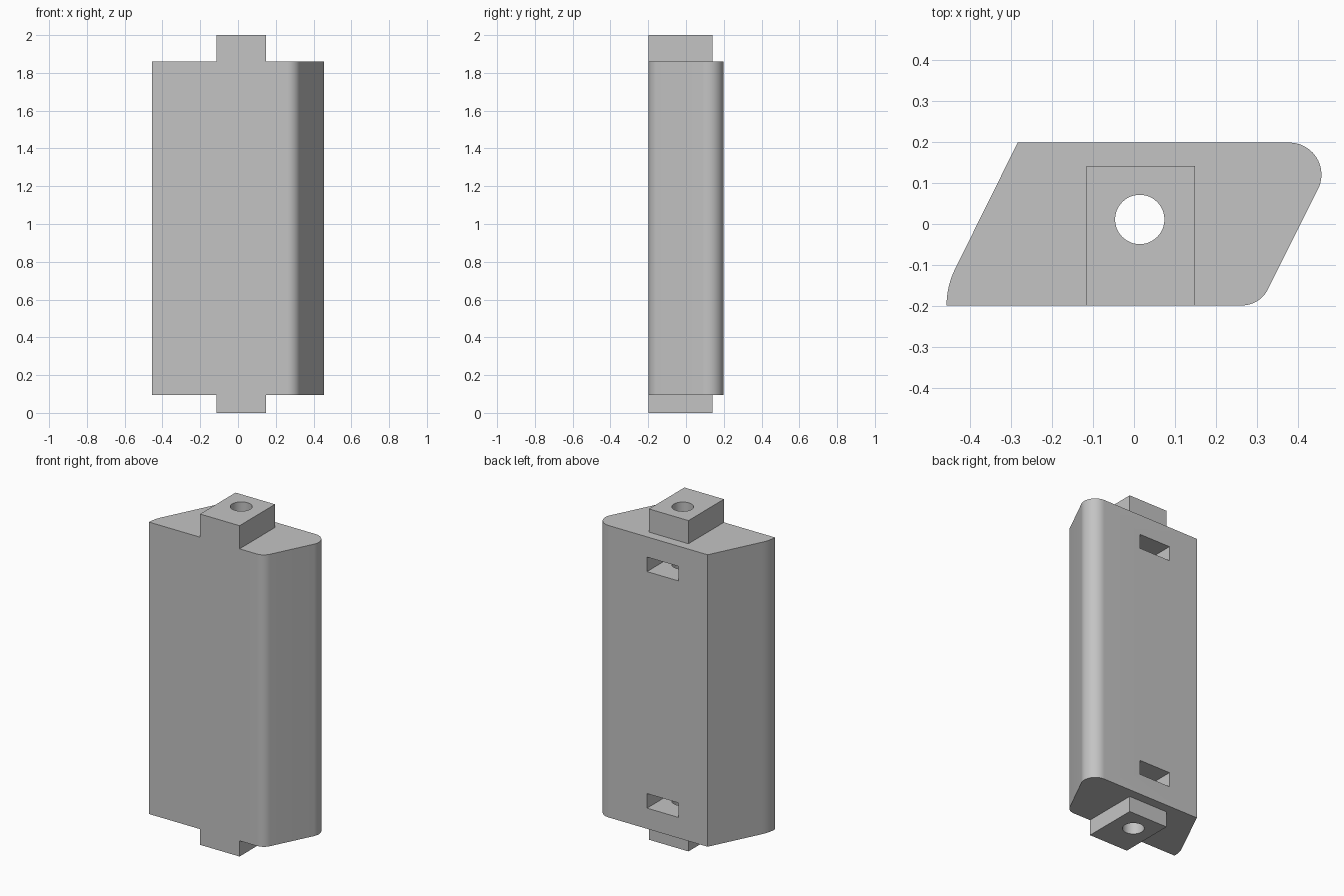
import bpy, bmesh, math

if "Cube" in bpy.data.objects:
    bpy.data.objects.remove(bpy.data.objects["Cube"], do_unlink=True)

FRONT, BACK = -0.198, 0.198
BOTTOM, TOP = 0.095, 1.86
HOLE_X, HOLE_Y, HOLE_R = 0.014, 0.011, 0.06


def arc(cx, cy, r, start, end, steps):
    """Points along an arc, angles in degrees."""
    angles = [math.radians(start + (end - start) * i / steps) for i in range(steps + 1)]
    return [(cx + r * math.cos(a), cy + r * math.sin(a)) for a in angles]


def prism(name, outline, z0, z1):
    """Solid with the given outline between two heights."""
    bm = bmesh.new()
    base = bm.faces.new([bm.verts.new((x, y, z0)) for x, y in outline])
    top = bmesh.ops.extrude_face_region(bm, geom=[base])["geom"]
    verts = [v for v in top if isinstance(v, bmesh.types.BMVert)]
    bmesh.ops.translate(bm, vec=(0, 0, z1 - z0), verts=verts)
    bmesh.ops.recalc_face_normals(bm, faces=bm.faces)
    mesh = bpy.data.meshes.new(name)
    bm.to_mesh(mesh)
    bm.free()
    obj = bpy.data.objects.new(name, mesh)
    bpy.context.scene.collection.objects.link(obj)
    return obj


def box(name, x0, x1, y0, y1, z0, z1):
    return prism(name, [(x0, y0), (x1, y0), (x1, y1), (x0, y1)], z0, z1)


# Slanted body with two round corners and one softly curved edge
slant = -math.degrees(math.atan(0.5))
outline = arc(0.263, FRONT + 0.07, 0.07, -90, slant, 12)
outline += arc(0.378, BACK - 0.078, 0.078, slant, 90, 20)
outline += [(-0.283, BACK)]
outline += arc(-0.256, FRONT, 0.2, 180 + slant, 180, 8)
body = prism("body", outline, BOTTOM, TOP)

# Tenons at both ends, flush with the front
tools = []
for name, z0, z1 in (("bottom_tenon", 0, BOTTOM + 0.05), ("top_tenon", TOP - 0.05, 2)):
    tools.append((box(name, -0.115, 0.149, FRONT, 0.141, z0, z1), "UNION"))

# Nut slots in the back, near both ends
for name, z0 in (("bottom_slot", 0.22), ("top_slot", 1.65)):
    tools.append((box(name, -0.088, 0.122, -0.095, 0.3, z0, z0 + 0.088), "DIFFERENCE"))

# Bolt hole through the full height
circle = arc(HOLE_X, HOLE_Y, HOLE_R, 0, 360, 48)[:-1]
tools.append((prism("bolt_hole", circle, -0.1, 2.1), "DIFFERENCE"))

for tool, operation in tools:
    tool.hide_render = True
    mod = body.modifiers.new(tool.name, "BOOLEAN")
    mod.object = tool
    mod.operation = operation
    mod.solver = "EXACT"

# Bake the cuts and drop the helpers
bpy.context.view_layer.update()
evaluated = body.evaluated_get(bpy.context.evaluated_depsgraph_get())
mesh = bpy.data.meshes.new_from_object(evaluated)
body.modifiers.clear()
body.data = mesh
for tool, _ in tools:
    bpy.data.objects.remove(tool, do_unlink=True)

# Plain grey material
grey = bpy.data.materials.new("light_grey")
grey.use_nodes = True
color = (0.55, 0.55, 0.55, 1)
grey.diffuse_color = color
grey.node_tree.nodes["Principled BSDF"].inputs["Base Color"].default_value = color
mesh.materials.clear()
mesh.materials.append(grey)
for poly in mesh.polygons:
    poly.material_index = 0

# Smooth rounds, sharp edges
bpy.ops.object.select_all(action="DESELECT")
body.select_set(True)
bpy.context.view_layer.objects.active = body
bpy.ops.object.shade_smooth_by_angle(angle=math.radians(30))
